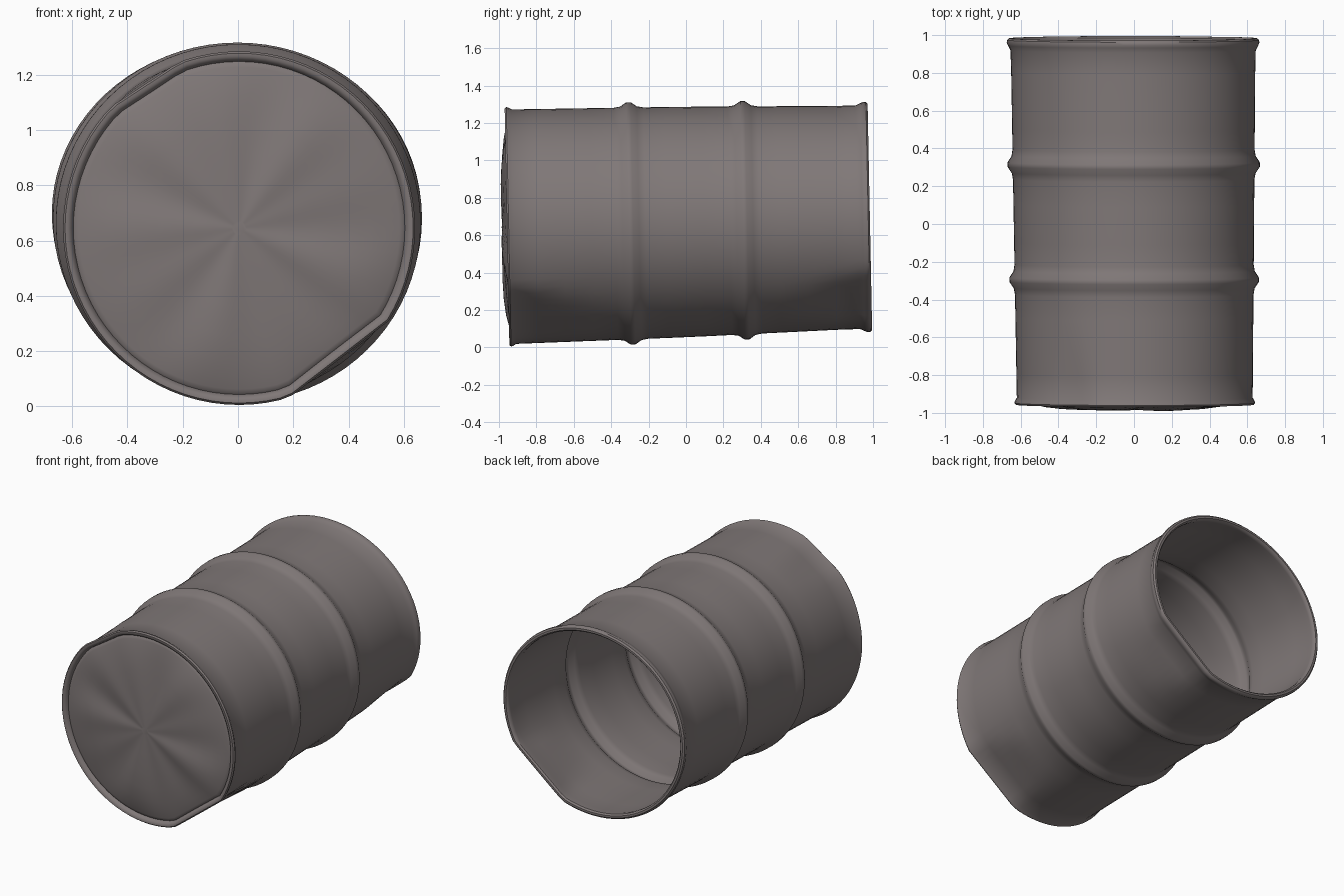
import bpy, bmesh, math

if "Cube" in bpy.data.objects:
    bpy.data.objects.remove(bpy.data.objects["Cube"])

SEG = 80
mat = bpy.data.materials.new("weathered grey steel")
mat.diffuse_color = (0.215, 0.188, 0.186, 1)
mat.use_nodes = True
mat.node_tree.nodes["Principled BSDF"].inputs["Base Color"].default_value = mat.diffuse_color


def lerp(y, pts):
    """Piecewise linear value along the barrel axis."""
    if y <= pts[0][0]:
        return pts[0][1]
    for (a, va), (b, vb) in zip(pts, pts[1:]):
        if y <= b:
            return va + (vb - va) * (y - a) / (b - a)
    return pts[-1][1]


# dents: flattening plane normal (x, z) and its distance from the axis along y
DENTS = [
    ((0.61, -0.79), [(-0.95, 0.583), (-0.75, 0.592), (-0.4, 0.65), (-0.3, 2)]),
    ((-0.55, 0.84), [(-0.95, 0.612), (-0.7, 0.618), (-0.45, 0.65), (-0.35, 2)]),
    ((0.62, -0.78), [(0.3, 2), (0.4, 0.65), (0.8, 0.59), (0.97, 0.572)]),
]


def section(y, dr, s, t):
    """Point on the bent cross-section: dr = radial offset, s = scale to the axis."""
    half_w = lerp(y, [(-0.95, 0.624), (0, 0.636), (0.97, 0.648)])
    top = lerp(y, [(-0.95, 1.272), (0, 1.287), (0.97, 1.292)])
    bot = lerp(y, [(-0.95, 0.018), (0, 0.055), (0.97, 0.103)])
    cx, cz = lerp(y, [(-0.95, 0.004), (0.97, -0.005)]), (top + bot) / 2
    x, z = half_w * math.cos(t), (top - bot) / 2 * math.sin(t)
    for (nx, nz), dist in DENTS:
        over = x * nx + z * nz - lerp(y, dist)
        if over > 0:
            x, z = x - nx * over, z - nz * over
    r = math.hypot(x, z)
    k = (r + dr) / r * s
    return cx + x * k, cz + z * k


def loft(name, rings, close_start=False, close_end=False):
    """Skin a list of (y, dr, scale, wrinkle) rings."""
    bm = bmesh.new()
    loops = []
    for y, dr, s, wr in rings:
        loop = []
        for i in range(SEG):
            t = 2 * math.pi * i / SEG
            x, z = section(y, dr, s, t)
            w = wr * (math.sin(5 * t + 0.6) + 0.6 * math.sin(9 * t + 2))
            loop.append(bm.verts.new((x, y + w - 0.02 * (z - 0.65), z)))
        loops.append(loop)
    for a, b in zip(loops, loops[1:]):
        for i in range(SEG):
            j = (i + 1) % SEG
            bm.faces.new((a[i], a[j], b[j], b[i]))
    for flag, loop in ((close_start, loops[0]), (close_end, loops[-1])):
        if flag:
            bm.faces.new(loop)
    bmesh.ops.recalc_face_normals(bm, faces=bm.faces)
    me = bpy.data.meshes.new(name)
    bm.to_mesh(me)
    bm.free()
    me.materials.append(mat)
    ob = bpy.data.objects.new(name, me)
    bpy.context.collection.objects.link(ob)
    bpy.context.view_layer.objects.active = ob
    ob.select_set(True)
    bpy.ops.object.shade_smooth_by_angle(angle=math.radians(40))
    ob.select_set(False)


# wall profile with two raised hoops
wall = [(-0.92, 0.0), (-0.8, 0.0), (-0.65, 0.0), (-0.5, 0.0)]
for c in (-0.295, 0.315):
    wall += [(c - 0.08, 0.0), (c - 0.045, 0.006), (c - 0.012, 0.028),
             (c + 0.012, 0.028), (c + 0.045, 0.006), (c + 0.08, 0.0)]
    if c < 0:
        wall += [(-0.1, 0.0), (0.1, 0.0)]
wall += [(0.5, 0.0), (0.65, 0.0), (0.8, 0.0), (0.92, 0.002)]

# front bead, outside wall, open back bead, inside wall
T = 0.012
profile = [(-0.93, -0.025), (-0.948, -0.018), (-0.957, -0.006), (-0.957, 0.006),
           (-0.948, 0.013), (-0.938, 0.011)]
profile += wall
profile += [(0.945, 0.014), (0.96, 0.021), (0.975, 0.019), (0.984, 0.009),
            (0.984, -0.004), (0.974, -0.013), (0.955, -0.014)]
profile += [(y, dr - T) for y, dr in reversed(wall)]
loft("barrel_shell", [(y, dr, 1, 0) for y, dr in profile])

# closed front end: bulging wrinkled outside, flat inside
lid = [(-0.93, -0.022, 1, 0), (-0.938, -0.03, 1, 0), (-0.942, 0, 0.93, 0.001),
       (-0.952, 0, 0.86, 0.003), (-0.963, 0, 0.76, 0.006), (-0.972, 0, 0.62, 0.007),
       (-0.978, 0, 0.45, 0.006), (-0.982, 0, 0.25, 0.003), (-0.984, 0, 0.04, 0)]
loft("front_end_plate", lid, close_end=True)
loft("inner_end_plate", [(-0.92, -0.011, 1, 0), (-0.925, 0, 0.6, 0), (-0.93, 0, 0.05, 0)],
     close_end=True)

# inside plate faces the open back
me = bpy.data.objects["inner_end_plate"].data
if sum(p.normal.y * p.area for p in me.polygons) < 0:
    me.flip_normals()
me = bpy.data.objects["front_end_plate"].data
if sum(p.normal.y * p.area for p in me.polygons) > 0:
    me.flip_normals()
